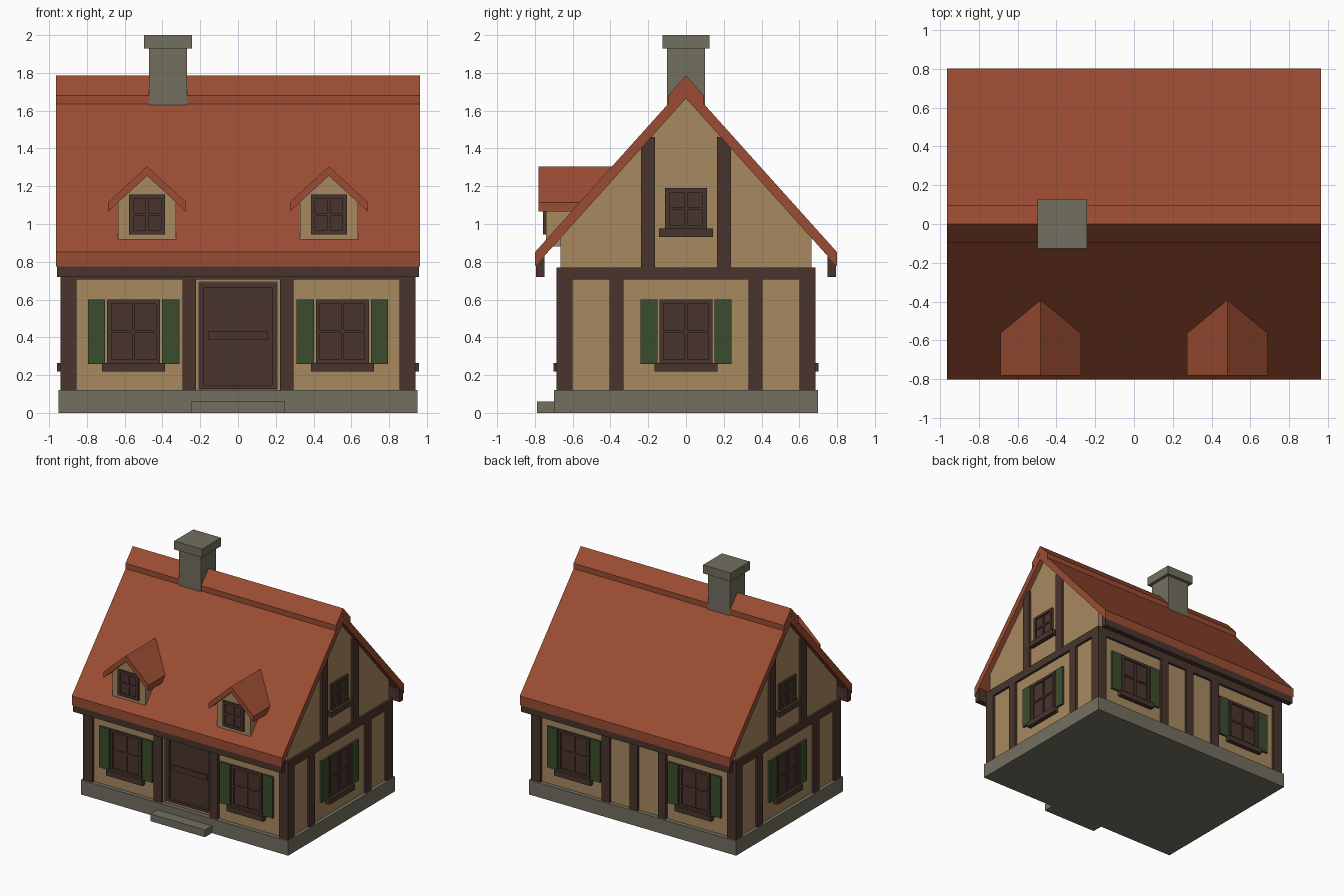
import bpy, bmesh

if "Cube" in bpy.data.objects:
    bpy.data.objects.remove(bpy.data.objects["Cube"])


def material(name, r, g, b):
    m = bpy.data.materials.new(name)
    m.diffuse_color = (r, g, b, 1)
    m.use_nodes = True
    m.node_tree.nodes["Principled BSDF"].inputs["Base Color"].default_value = m.diffuse_color
    return m


PLASTER = material("plaster", 0.39, 0.253, 0.119)
TILE = material("roof_tile", 0.33, 0.073, 0.033)
TIMBER = material("dark_timber", 0.068, 0.036, 0.027)
STONE = material("stone", 0.171, 0.163, 0.116)
GREEN = material("shutter_green", 0.043, 0.073, 0.027)


def finish(name, bm, mat):
    bmesh.ops.recalc_face_normals(bm, faces=bm.faces)
    me = bpy.data.meshes.new(name)
    bm.to_mesh(me)
    bm.free()
    me.materials.append(mat)
    ob = bpy.data.objects.new(name, me)
    bpy.context.collection.objects.link(ob)
    return ob


def box(name, x, y, z, mat):
    """Box from (min, max) pairs on each axis."""
    bm = bmesh.new()
    bmesh.ops.create_cube(bm, size=1)
    for v in bm.verts:
        v.co = [(r[0] + r[1]) / 2 + c * (r[1] - r[0]) for c, r in zip(v.co, (x, y, z))]
    return finish(name, bm, mat)


def prism(name, profile, a, b, axis, mat):
    """Extrude a (side, z) profile from a to b along the x or y axis."""
    bm = bmesh.new()
    put = (lambda s, z, t: (t, s, z)) if axis == "x" else (lambda s, z, t: (s, t, z))
    face = bm.faces.new([bm.verts.new(put(s, z, a)) for s, z in profile])
    ext = bmesh.ops.extrude_face_region(bm, geom=[face])
    for v in ext["geom"]:
        if isinstance(v, bmesh.types.BMVert):
            v.co["xy".index(axis)] = b
    return finish(name, bm, mat)


def chevron(c, half, top, slope, thick):
    """Upside-down V profile with vertical thickness."""
    e = top - half * slope
    return [(c - half, e), (c, top), (c + half, e),
            (c + half, e - thick), (c, top - thick), (c - half, e - thick)]


# each facade maps (along, outward) to (x, y)
FACADES = {
    "front": lambda u, d: (u, -d),
    "back": lambda u, d: (-u, d),
    "right": lambda u, d: (d, u),
    "left": lambda u, d: (-d, -u),
}


def panel(name, side, u, d, z, mat):
    p, q = FACADES[side](u[0], d[0]), FACADES[side](u[1], d[1])
    return box(name, sorted((p[0], q[0])), sorted((p[1], q[1])), z, mat)


def window(name, side, c, half, z0, z1, d, sill=0.0, shutters=False):
    bar, out = 0.022, (d - 0.01, d + 0.016)
    mid = (z0 + z1) / 2
    panel(name + "_pane", side, (c - half, c + half), (d - 0.01, d + 0.004), (z0, z1), TIMBER)
    for s in (-1, 1):
        e = sorted((c + s * half, c + s * (half - bar)))
        panel(name + "_jamb", side, e, out, (z0, z1), TIMBER)
    for za in (z0, z1 - bar):
        panel(name + "_rail", side, (c - half, c + half), out, (za, za + bar), TIMBER)
    inner = (d - 0.01, d + 0.012)
    panel(name + "_mullion", side, (c - 0.008, c + 0.008), inner, (z0, z1), TIMBER)
    panel(name + "_crossbar", side, (c - half, c + half), inner, (mid - 0.008, mid + 0.008), TIMBER)
    if sill:
        panel(name + "_sill", side, (c - sill, c + sill), (d - 0.01, d + 0.037), (z0 - 0.04, z0 + 0.003), TIMBER)
    if shutters:
        for s in (-1, 1):
            e = sorted((c + s * (half + 0.01), c + s * (half + 0.102)))
            panel(name + "_shutter", side, e, (d - 0.01, d + 0.018), (z0, z1), GREEN)


# foundation and step
box("foundation", (-0.95, 0.95), (-0.7, 0.7), (0, 0.12), STONE)
box("door_step", (-0.25, 0.25), (-0.79, -0.69), (0, 0.06), STONE)

# plaster walls with gables and a door recess
WX, WY = 0.92, 0.665
walls = prism("walls", [(-WY, 0.11), (-WY, 0.935), (0, 1.675), (WY, 0.935), (WY, 0.11)],
              -WX, WX, "x", PLASTER)
cutter = box("door_cutter", (-0.207, 0.207), (-0.8, -0.615), (0.125, 0.692), PLASTER)
cutter.hide_render = True
cutter.hide_viewport = True
cut = walls.modifiers.new("door_recess", "BOOLEAN")
cut.operation, cut.object, cut.solver = "DIFFERENCE", cutter, "EXACT"

# door
box("door_leaf", (-0.206, 0.206), (-0.625, -0.605), (0.126, 0.691), TIMBER)
for s in (-1, 1):
    box("door_jamb", sorted((s * 0.206, s * 0.18)), (-0.645, -0.605), (0.126, 0.691), TIMBER)
for z in ((0.126, 0.145), (0.665, 0.691)):
    box("door_rail", (-0.206, 0.206), (-0.645, -0.605), z, TIMBER)
box("door_middle_rail", (-0.16, 0.16), (-0.635, -0.605), (0.385, 0.43), TIMBER)

# timber frame
box("top_beam", (-0.94, 0.94), (-0.685, 0.685), (0.705, 0.77), TIMBER)
for sx in (-1, 1):
    for sy in (-1, 1):
        box("corner_post", sorted((sx * 0.94, sx * 0.855)), sorted((sy * 0.685, sy * 0.602)),
            (0.12, 0.706), TIMBER)
LOW = (0.12, 0.706)
for side, d, centres in (("front", WY, (-0.258, 0.258)), ("back", WY, (-0.258, 0, 0.258)),
                         ("right", WX, (-0.368, 0.368)), ("left", WX, (-0.368, 0.368))):
    for c in centres:
        panel(side + "_post", side, (c - 0.036, c + 0.036), (d - 0.02, d + 0.02), LOW, TIMBER)

# windows
for side in ("front", "back"):
    for c in (-0.553, 0.553):
        window(side + "_window", side, c, 0.14, 0.26, 0.6, WY, 0.167, True)
for side in ("right", "left"):
    window(side + "_window", side, 0, 0.14, 0.26, 0.6, WX, 0.167, True)
    window(side + "_gable_window", side, 0, 0.11, 0.972, 1.19, WX, 0.143)
    for c in (-0.201, 0.201):
        panel(side + "_gable_post", side, (c - 0.037, c + 0.037), (WX - 0.02, WX + 0.02),
              (0.76, 1.46), TIMBER)

# roof, ridge cap and eave boards
prism("roof", chevron(0, 0.8, 1.741, 1.113, 0.076), -0.963, 0.963, "x", TILE)
prism("ridge_cap", chevron(0, 0.095, 1.785, 1.113, 0.06), -0.964, 0.964, "x", TILE)
for s in (-1, 1):
    box("eave_board", (-0.957, 0.957), sorted((s * 0.795, s * 0.75)), (0.72, 0.835), TIMBER)

# chimney
box("chimney", (-0.471, -0.27), (-0.1, 0.1), (1.5, 1.94), STONE)
box("chimney_cap", (-0.497, -0.243), (-0.125, 0.125), (1.93, 2.0), STONE)

# dormers
for c in (-0.481, 0.481):
    h = 0.153
    prism("dormer_body", [(c - h, 0.88), (c - h, 1.117), (c, 1.258), (c + h, 1.117), (c + h, 0.88)],
          -0.74, -0.45, "y", PLASTER)
    prism("dormer_roof", chevron(c, 0.207, 1.305, 0.918, 0.05), -0.78, -0.385, "y", TILE)
    window("dormer_window", "front", c, 0.095, 0.945, 1.155, 0.74)
